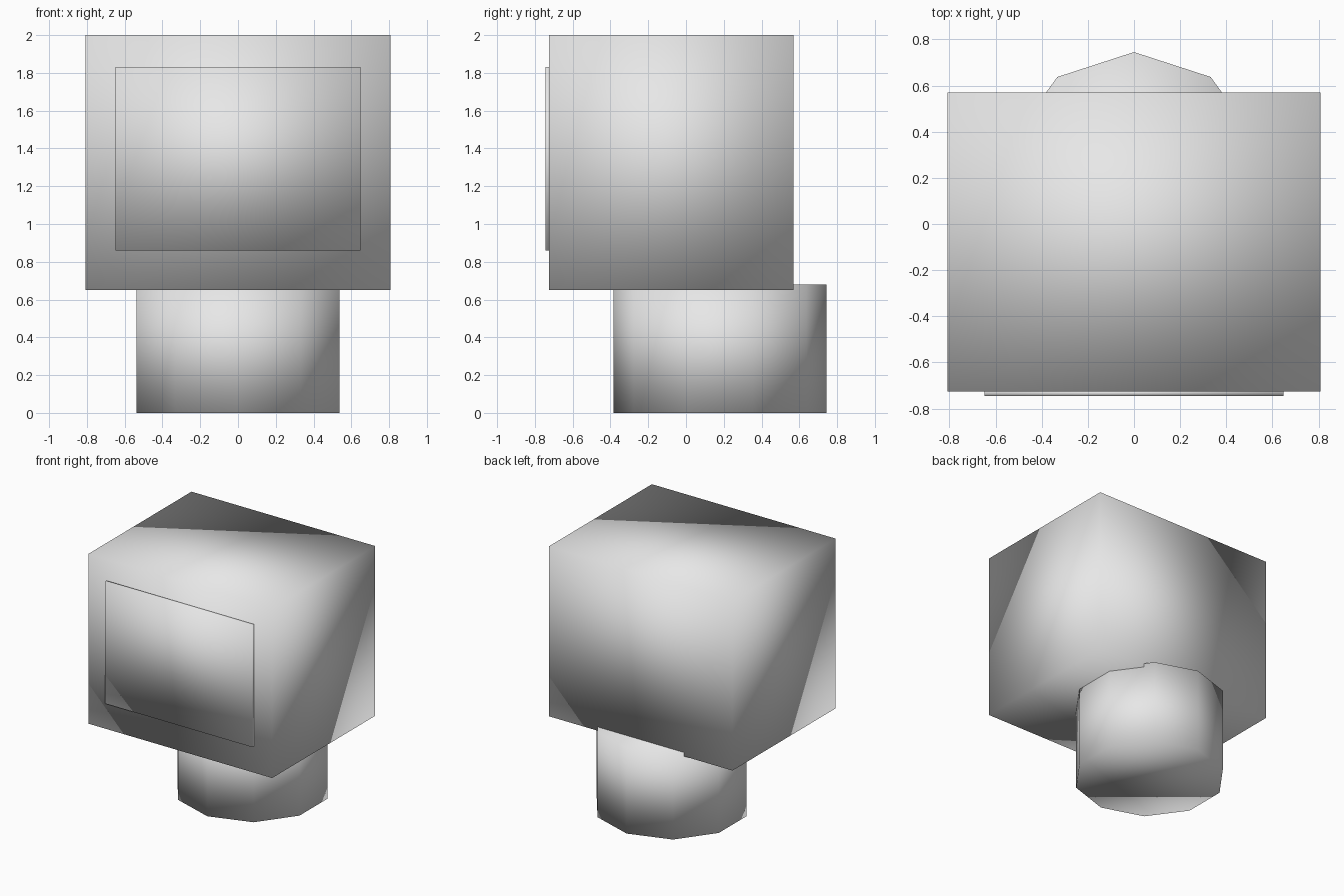
import bpy, bmesh, math

if "Cube" in bpy.data.objects:
    bpy.data.objects.remove(bpy.data.objects["Cube"])

grey = bpy.data.materials.new("light grey")
grey.diffuse_color = (0.8, 0.8, 0.8, 1)
grey.use_nodes = True
grey.node_tree.nodes["Principled BSDF"].inputs["Base Color"].default_value = grey.diffuse_color


def prism(name, outline, z0, z1):
    """Extrude a flat outline from z0 to z1 into a closed, smooth-shaded solid."""
    bm = bmesh.new()
    base = bm.faces.new([bm.verts.new((x, y, z0)) for x, y in outline])
    top = bmesh.ops.extrude_face_region(bm, geom=[base], use_keep_orig=True)["geom"]
    for v in top:
        if isinstance(v, bmesh.types.BMVert):
            v.co.z = z1
    bmesh.ops.recalc_face_normals(bm, faces=bm.faces)
    for f in bm.faces:
        f.smooth = True
    mesh = bpy.data.meshes.new(name)
    bm.to_mesh(mesh)
    bm.free()
    mesh.materials.append(grey)
    obj = bpy.data.objects.new(name, mesh)
    bpy.context.collection.objects.link(obj)
    return obj


def rectangle(half_width, y0, y1):
    return [(-half_width, y0), (half_width, y0), (half_width, y1), (-half_width, y1)]


# Ten-sided base, set back and reaching slightly into the body
BASE_Y, RADIUS, SIDES = 0.18, 0.565, 10
ring = [(RADIUS * math.sin(2 * math.pi * i / SIDES),
         BASE_Y + RADIUS * math.cos(2 * math.pi * i / SIDES)) for i in range(SIDES)]
prism("base", ring, 0.0, 0.68)

# Box body
prism("body", rectangle(0.808, -0.725, 0.57), 0.65, 2.0)

# Thin raised front panel
prism("front_panel", rectangle(0.648, -0.745, -0.72), 0.86, 1.83)
